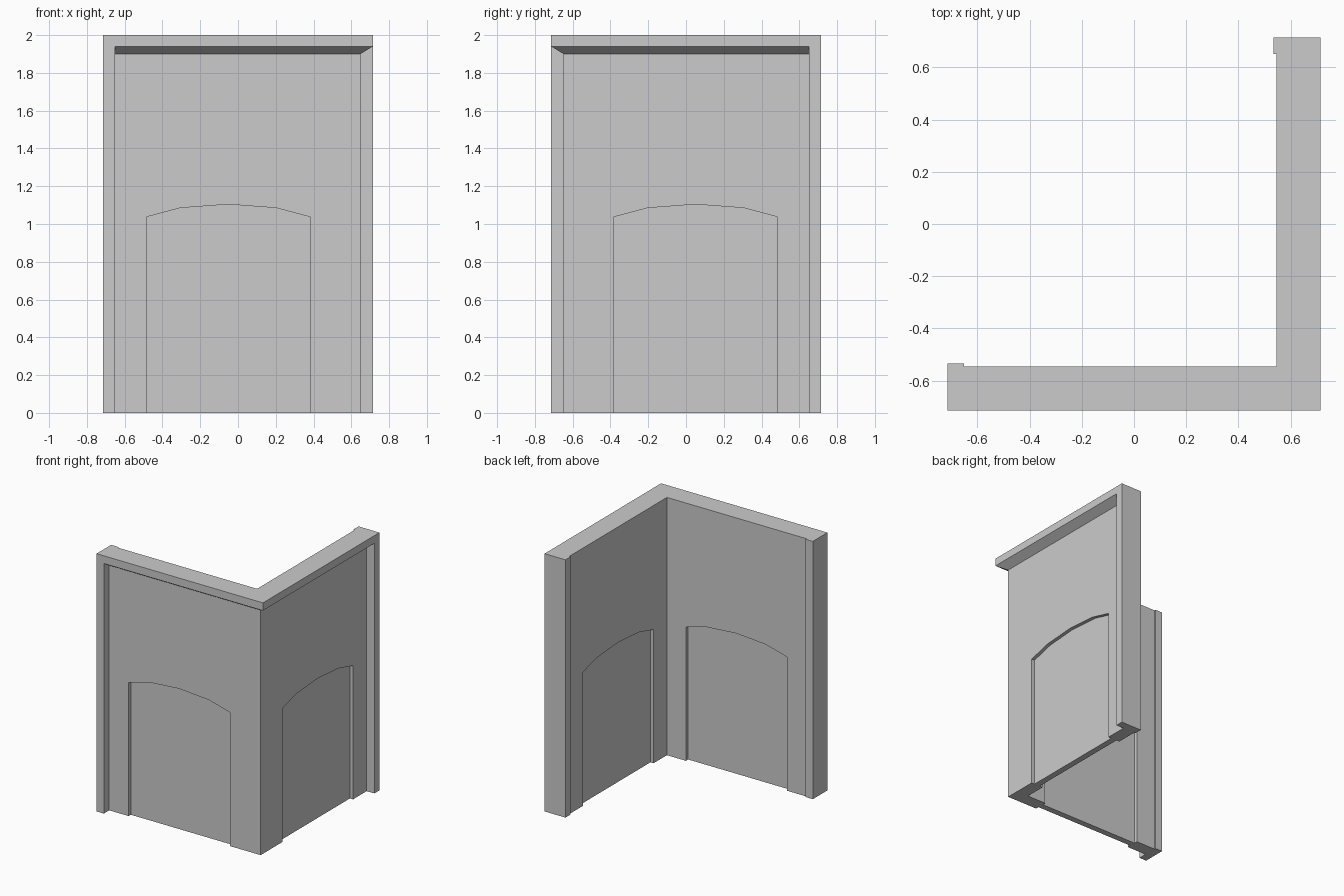
import bpy, bmesh

if "Cube" in bpy.data.objects:
    bpy.data.objects.remove(bpy.data.objects["Cube"])

R = 0.714        # half footprint, face of the end posts and cornice
WALL = 0.648     # outer wall face
INNER = 0.546    # inner wall face
POST_IN = 0.535  # inner face of the end posts
DEPTH = 0.027    # arch recess depth


def make(name, verts, faces):
    bm = bmesh.new()
    vs = [bm.verts.new(v) for v in verts]
    for f in faces:
        bm.faces.new([vs[i] for i in f])
    bmesh.ops.recalc_face_normals(bm, faces=bm.faces)
    mesh = bpy.data.meshes.new(name)
    bm.to_mesh(mesh)
    bm.free()
    ob = bpy.data.objects.new(name, mesh)
    bpy.context.collection.objects.link(ob)
    return ob


def loft(name, rings):
    n = len(rings[0])
    faces = [list(range(n)), [(len(rings) - 1) * n + i for i in range(n)]]
    for r in range(len(rings) - 1):
        for i in range(n):
            j = (i + 1) % n
            faces.append([r * n + i, r * n + j, (r + 1) * n + j, (r + 1) * n + i])
    return make(name, [p for ring in rings for p in ring], faces)


def side(p, swap):
    # reflect the front wall across the diagonal to get the right wall
    x, y, z = p
    return (-y, -x, z) if swap else (x, y, z)


# L-shaped wall with sloped cornice, swept round the mitred corner
profile = [(INNER, 0), (WALL, 0), (WALL, 1.9), (R, 1.94), (R, 2), (INNER, 2)]
end = -0.652
wall = loft("corner_wall", [[(end, -d, z) for d, z in profile],
                            [(d, -d, z) for d, z in profile],
                            [(d, -end, z) for d, z in profile]])

# Shallow arched recesses on both faces of each wall
arch = [(-0.485, -0.1), (-0.485, 1.037), (-0.305, 1.085), (-0.051, 1.104),
        (0.203, 1.085), (0.383, 1.037), (0.383, -0.1)]
cutters = []
for swap in (False, True):
    for y0, y1 in ((-WALL - 0.03, -WALL + DEPTH), (-INNER - DEPTH, -INNER + 0.03)):
        cut = loft("arch_cutter", [[side((x, y, z), swap) for x, z in arch]
                                   for y in (y0, y1)])
        cut.hide_render = True
        cutters.append(cut)
        mod = wall.modifiers.new("arch_recess", 'BOOLEAN')
        mod.object = cut
        mod.operation = 'DIFFERENCE'
        mod.solver = 'EXACT'

bpy.context.view_layer.objects.active = wall
wall.select_set(True)
for name in [m.name for m in wall.modifiers]:
    bpy.ops.object.modifier_apply(modifier=name)
for cut in cutters:
    bpy.data.objects.remove(cut)

# Posts at the two free ends
for name, swap in (("left_post", False), ("back_post", True)):
    base = [(-R, -R), (end, -R), (end, -POST_IN), (-R, -POST_IN)]
    loft(name, [[side((x, y, z), swap) for x, y in base] for z in (0, 2)])
